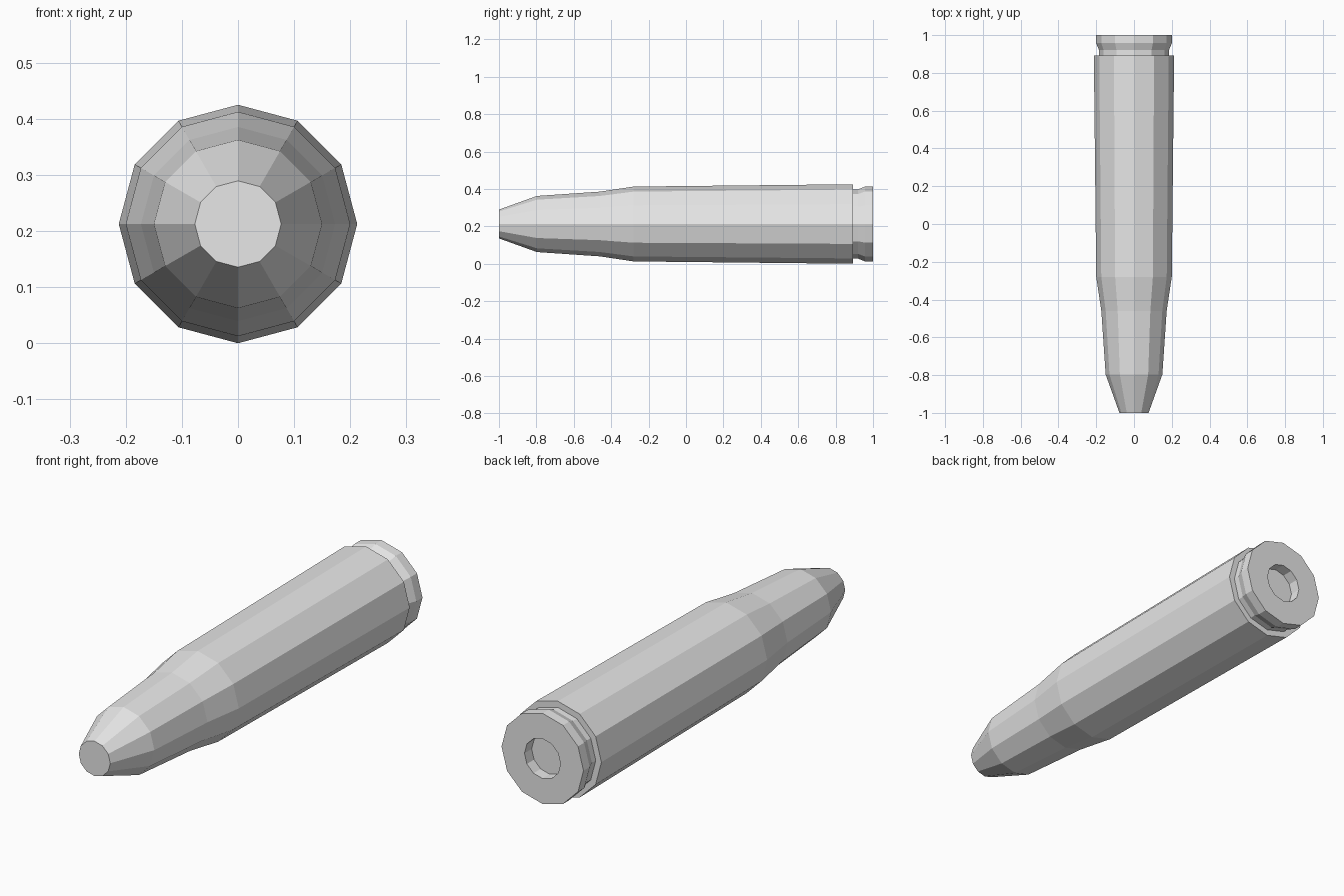
import bpy, bmesh, math

cube = bpy.data.objects.get("Cube")
if cube:
    bpy.data.objects.remove(cube, do_unlink=True)

SIDES = 12
AXIS_Z = 0.2125

grey = bpy.data.materials.new("plain_grey")
grey.use_nodes = True
grey.diffuse_color = (0.8, 0.8, 0.8, 1)
grey.node_tree.nodes["Principled BSDF"].inputs["Base Color"].default_value = (0.8, 0.8, 0.8, 1)


def lathe(name, profile, cap_front=False, cap_back=False):
    """Turn (y, radius) points around the long axis into a flat-sided part."""
    bm = bmesh.new()
    rings = []
    for y, r in profile:
        angles = [2 * math.pi * i / SIDES for i in range(SIDES)]
        rings.append([bm.verts.new((r * math.cos(a), y, r * math.sin(a))) for a in angles])
    for a, b in zip(rings, rings[1:]):
        for i in range(SIDES):
            j = (i + 1) % SIDES
            bm.faces.new((a[i], a[j], b[j], b[i]))
    if cap_front:
        bm.faces.new(rings[0][::-1])
    if cap_back:
        bm.faces.new(rings[-1])
    # Profiles run front to back, so reversed winding points outward
    for f in bm.faces:
        f.normal_update()
    sides = [f for f in bm.faces if len(f.verts) == 4]
    f = sides[0]
    mid = f.calc_center_median()
    if f.normal.x * mid.x + f.normal.z * mid.z < 0:
        bmesh.ops.reverse_faces(bm, faces=sides)
    for f in bm.faces:
        f.normal_update()
        if len(f.verts) == SIDES:
            faces_front = cap_front and f.calc_center_median().y < profile[0][0] + 0.001
            if (f.normal.y < 0) != faces_front:
                f.normal_flip()
    mesh = bpy.data.meshes.new(name)
    bm.to_mesh(mesh)
    bm.free()
    mesh.materials.append(grey)
    obj = bpy.data.objects.new(name, mesh)
    obj.location.z = AXIS_Z
    bpy.context.collection.objects.link(obj)
    return obj


# Blunt tapered tip
lathe("tip", [(-1.0, 0.077), (-0.797, 0.15), (-0.46, 0.173)], cap_front=True)

# Shouldered body, extraction groove, rim and recessed base
lathe("casing", [(-0.46, 0.173), (-0.28, 0.2), (0.893, 0.2125), (0.893, 0.185),
                 (0.92, 0.185), (0.957, 0.2), (1.0, 0.2), (1.0, 0.088),
                 (0.95, 0.088)], cap_back=True)
